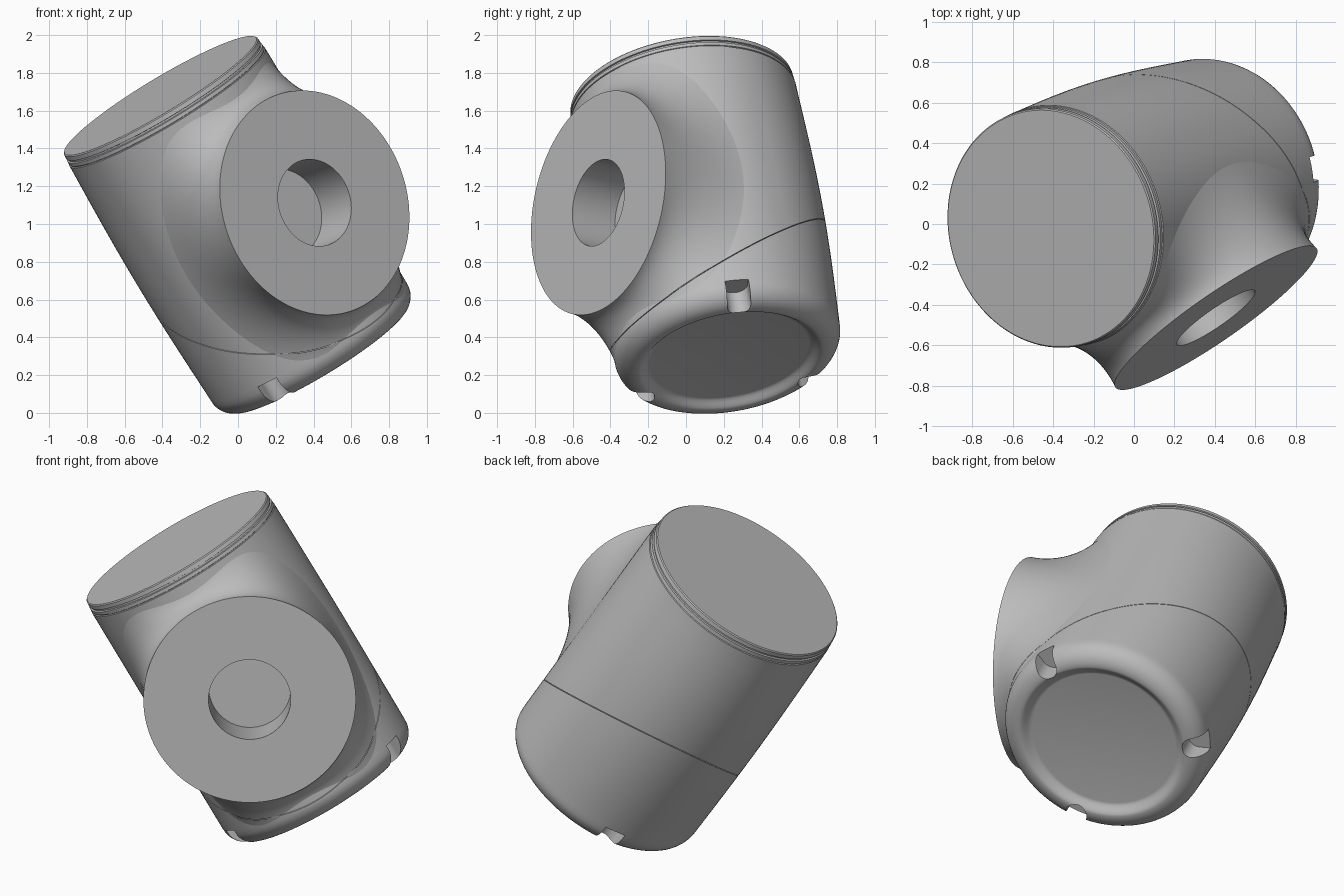
import bpy, bmesh
from math import sin, cos, pi, sqrt, radians
from mathutils import Vector, Matrix

if "Cube" in bpy.data.objects:
    bpy.data.objects.remove(bpy.data.objects["Cube"], do_unlink=True)

# Local frame: Z runs up the housing axis, X points out through the side flange
AXIS = Vector((-0.51, -0.155, 0.846)).normalized()
OUT = Vector((0.567, -0.805, 0.174))
OUT = (OUT - AXIS * OUT.dot(AXIS)).normalized()
SIDE = AXIS.cross(OUT)
FRAME = Matrix.Translation((-0.411, -0.022, 1.68)) @ Matrix((OUT, SIDE, AXIS)).transposed().to_4x4()

R = 0.605            # housing and flange radius
SEG = 128
FLANGE_Z = -0.828    # height of the flange axis
FLANGE_D = 0.706     # flange face distance from the housing axis
HOLE_R, HOLE_DEPTH = 0.234, 0.28
SEAM_Z, SEAM_SLOPE, GAP = -1.2, 0.585, 0.002

grey = bpy.data.materials.new("plain grey")
grey.use_nodes = True
grey.diffuse_color = (0.5, 0.5, 0.5, 1)
grey.node_tree.nodes["Principled BSDF"].inputs["Base Color"].default_value = (0.5, 0.5, 0.5, 1)


def make_object(name, bm):
    bmesh.ops.recalc_face_normals(bm, faces=bm.faces)
    mesh = bpy.data.meshes.new(name)
    bm.to_mesh(mesh)
    bm.free()
    mesh.materials.append(grey)
    obj = bpy.data.objects.new(name, mesh)
    obj.matrix_world = FRAME
    bpy.context.collection.objects.link(obj)
    return obj


def select(obj):
    bpy.ops.object.select_all(action="DESELECT")
    obj.select_set(True)
    bpy.context.view_layer.objects.active = obj


def smooth(obj):
    select(obj)
    bpy.ops.object.shade_smooth_by_angle(angle=radians(30))


def cut(obj, bm):
    cutter = make_object("cutter", bm)
    cutter.hide_render = True
    mod = obj.modifiers.new("cut", "BOOLEAN")
    mod.operation, mod.solver, mod.object = "DIFFERENCE", "EXACT", cutter
    select(obj)
    bpy.ops.object.modifier_apply(modifier="cut")
    bpy.data.objects.remove(cutter, do_unlink=True)


def cylinder(radius, depth, matrix, segments):
    bm = bmesh.new()
    bmesh.ops.create_cone(bm, cap_ends=True, segments=segments, radius1=radius,
                          radius2=radius, depth=depth, matrix=matrix)
    return bm


def bridge(bm, rings):
    for a, b in zip(rings, rings[1:]):
        for i in range(SEG):
            j = (i + 1) % SEG
            bm.faces.new((a[i], a[j], b[j], b[i]))


def keep_side(bm, upper):
    # Keep what lies above or below the slanted seam, short of a hairline gap
    result = bmesh.ops.bisect_plane(
        bm, geom=bm.verts[:] + bm.edges[:] + bm.faces[:],
        plane_co=(0, 0, SEAM_Z + (GAP if upper else -GAP)), plane_no=(SEAM_SLOPE, 0, 1),
        clear_inner=upper, clear_outer=not upper)
    return [e for e in result["geom_cut"] if isinstance(e, bmesh.types.BMEdge)]


def housing_mesh():
    # Top lip with grooves, straight wall, rounded foot and recessed base
    profile = [(0.592, 0), (0.598, -0.006), (0.6, -0.03), (0.592, -0.032), (0.592, -0.042),
               (0.602, -0.045), (0.603, -0.064), (0.599, -0.066), (0.599, -0.069), (R, -0.072)]
    profile += [(R, -0.1 - 0.0895 * k) for k in range(17)]
    profile += [(0.495 + 0.11 * cos(a), -1.545 - 0.115 * sin(a))
                for a in (pi / 2 * k / 10 for k in range(1, 11))]
    # Soft S-curve from the foot crest into the recess
    profile += [(0.495 - 0.068 * k / 8, -1.64 - 0.02 * cos(pi * k / 8)) for k in range(1, 9)]
    bm = bmesh.new()
    rings = []
    for r, z in profile:
        # Gentle swell on the side opposite the flange
        swell = 0.03 * sin(pi * min(1, max(0, (-z - 0.09) / 1.44)))
        ring = []
        for i in range(SEG):
            a = 2 * pi * i / SEG
            rr = r + swell * max(0, -cos(a))
            ring.append(bm.verts.new((rr * cos(a), rr * sin(a), z)))
        rings.append(ring)
    bridge(bm, rings)
    bm.faces.new(rings[0])
    bm.faces.new(rings[-1])
    return bm


def housing_part(name, upper):
    bm = housing_mesh()
    bmesh.ops.edgeloop_fill(bm, edges=keep_side(bm, upper))
    return make_object(name, bm)


def neck_point(a, t):
    # Wide, soft blend from the housing wall out to the round flange rim
    c, s = cos(a), sin(a)
    lat = 0.58 * s
    depth = sqrt(R * R - lat * lat)
    base = Vector((depth - 0.002, lat, c * (0.69 + 0.58 * s * s)))
    rim = Vector((FLANGE_D, R * s, R * c))
    step = 0.25 * s
    tangent = Vector((depth + step * lat / R, lat - step * depth / R, c * 0.59))
    bend = tangent * 0.5 + (base + rim) * 0.25
    p = base * (1 - t) ** 2 + bend * 2 * t * (1 - t) + rim * t * t
    return p + Vector((0, 0, FLANGE_Z))


def neck_part(name, upper):
    # Neck, flat flange face and blind bore, split along the same seam
    bm = bmesh.new()
    angles = [2 * pi * i / SEG for i in range(SEG)]
    rings = [[bm.verts.new(neck_point(a, k / 20)) for a in angles] for k in range(21)]
    for d in (FLANGE_D, FLANGE_D - HOLE_DEPTH):
        rings.append([bm.verts.new((d, HOLE_R * sin(a), FLANGE_Z + HOLE_R * cos(a))) for a in angles])
    bridge(bm, rings)
    bm.faces.new(rings[-1])
    keep_side(bm, upper)
    obj = make_object(name, bm)
    # Open shells need their normals turned outwards
    face = max(obj.data.polygons, key=lambda f: f.center.x)
    if face.normal.x < 0:
        obj.data.flip_normals()
    smooth(obj)


# Upper housing, opened behind the flange bore
upper_housing = housing_part("upper_housing", True)
sideways = Matrix.Translation((0.6, 0, FLANGE_Z)) @ Matrix.Rotation(pi / 2, 4, "Y")
cut(upper_housing, cylinder(HOLE_R + 0.006, 0.4, sideways, SEG))
smooth(upper_housing)

# Lower cap with three round-ended notches in the foot
lower_cap = housing_part("lower_cap", False)
for angle in (60, 183, 295):
    spin = Matrix.Rotation(radians(angle), 4, "Z")
    cut(lower_cap, cylinder(0.063, 0.3, spin @ Matrix.Translation((0.54, 0, -1.68)), 32))
    bm = bmesh.new()
    bmesh.ops.create_cube(bm, size=1)
    bmesh.ops.transform(bm, verts=bm.verts, matrix=spin @ Matrix.Translation((0.69, 0, -1.68))
                        @ Matrix.Diagonal((0.3, 0.126, 0.3, 1)))
    cut(lower_cap, bm)
smooth(lower_cap)

# Side flange, with the piece of its blend that belongs to the cap
neck_part("side_flange", True)
neck_part("cap_blend", False)
